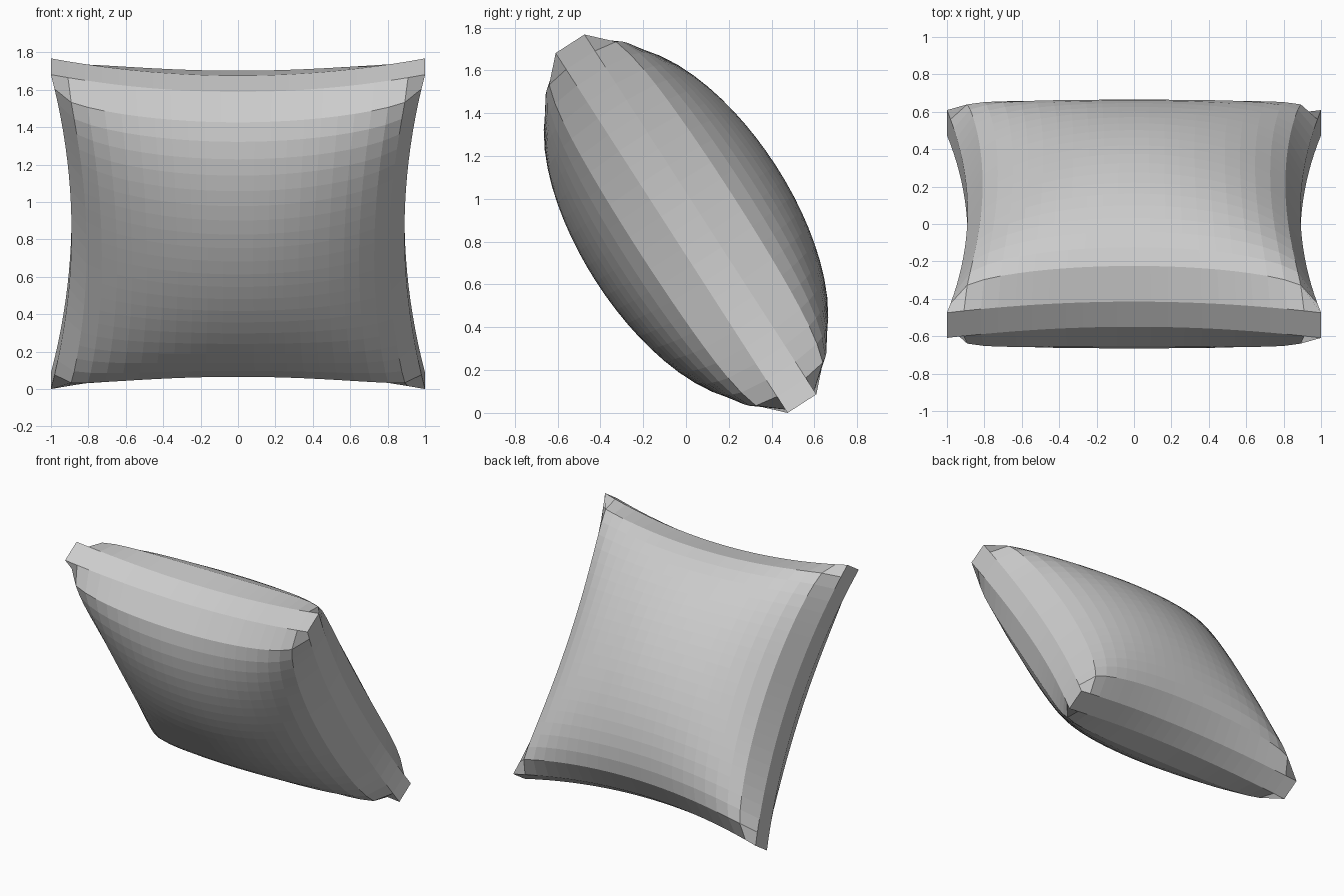
import bpy, bmesh
from math import radians
from mathutils import Matrix

if "Cube" in bpy.data.objects:
    bpy.data.objects.remove(bpy.data.objects["Cube"])

N = 22          # cells along each side
SEAM = 0.08     # half width of the flat edge band
PUFF = 0.42     # extra half thickness in the middle
PINCH = 0.11    # how far the sides are drawn in between the corners


def pillow_point(i, j, side):
    s, t = 2 * i / N - 1, 2 * j / N - 1
    a, b = 1 - s * s, 1 - t * t
    fill = a * b / max(a + b - a * b, 1e-6) ** 0.65
    return (s * (1 - PINCH * b), t * (1 - PINCH * a),
            side * (SEAM + PUFF * max(fill, 0) ** 0.5))


bm = bmesh.new()

# Two puffed panels
panels = {}
for side in (-1, 1):
    g = [[bm.verts.new(pillow_point(i, j, side)) for j in range(N + 1)]
         for i in range(N + 1)]
    panels[side] = g
    for i in range(N):
        for j in range(N):
            bm.faces.new((g[i][j], g[i + 1][j], g[i + 1][j + 1], g[i][j + 1]))

# Edge band joining the panels
loop = ([(i, 0) for i in range(N)] + [(N, j) for j in range(N)]
        + [(i, N) for i in range(N, 0, -1)] + [(0, j) for j in range(N, 0, -1)])
lo, hi = panels[-1], panels[1]
for (i, j), (k, l) in zip(loop, loop[1:] + loop[:1]):
    bm.faces.new((lo[i][j], lo[k][l], hi[k][l], hi[i][j]))
bmesh.ops.recalc_face_normals(bm, faces=bm.faces)

# Lean the pillow back and stand it on its lower corners
bm.transform(Matrix.Rotation(radians(122.8), 4, 'X'))
low = min(v.co.z for v in bm.verts)
bm.transform(Matrix.Translation((0, 0, -low)))

mesh = bpy.data.meshes.new("pillow")
bm.to_mesh(mesh)
bm.free()
bpy.context.collection.objects.link(bpy.data.objects.new("pillow", mesh))
